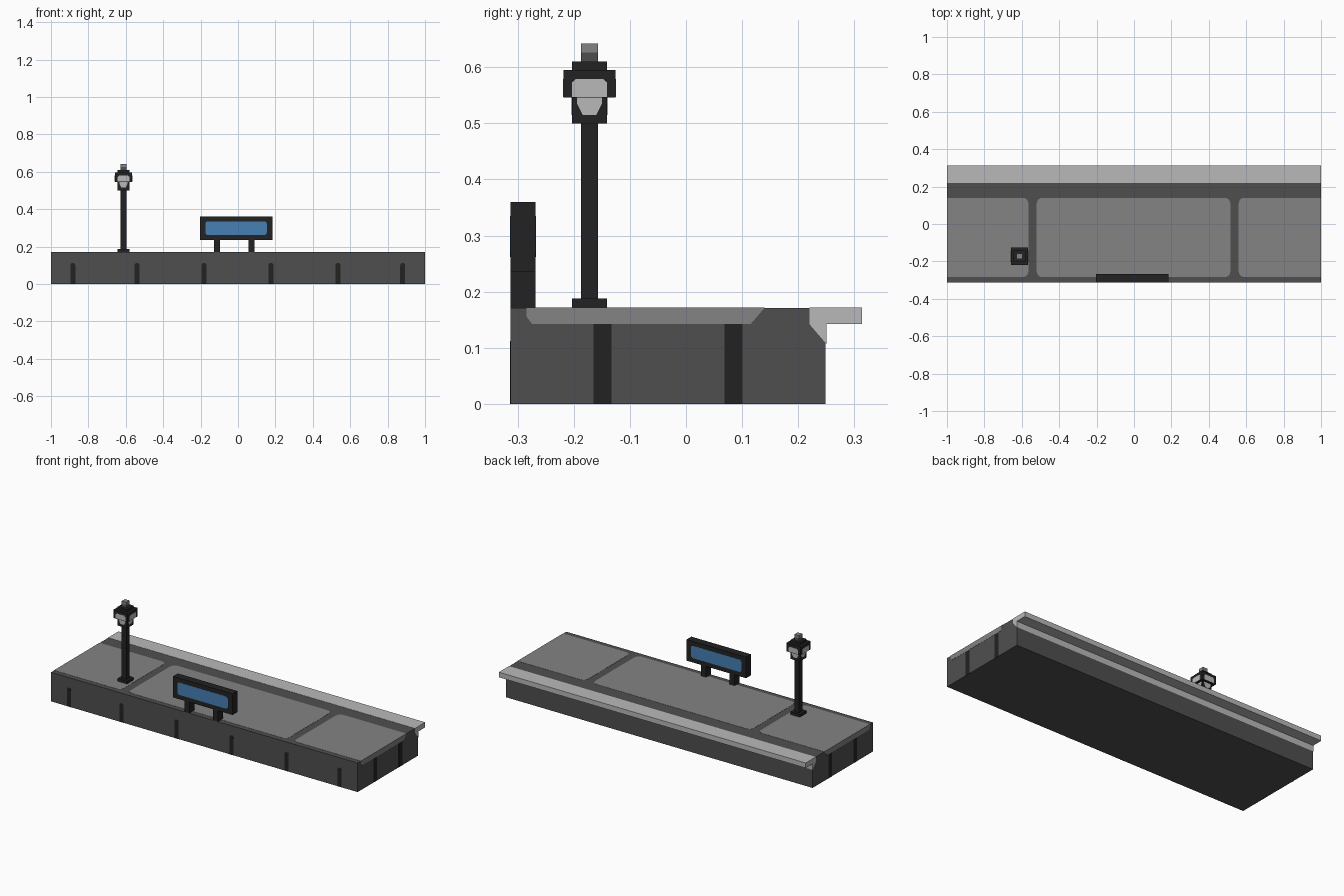
import bpy, bmesh, math
from mathutils import Vector

cube = bpy.data.objects.get("Cube")
if cube:
    bpy.data.objects.remove(cube, do_unlink=True)


def material(name, rgb):
    m = bpy.data.materials.new(name)
    m.use_nodes = True
    m.diffuse_color = (*rgb, 1)
    bsdf = next(n for n in m.node_tree.nodes if n.type == 'BSDF_PRINCIPLED')
    bsdf.inputs["Base Color"].default_value = (*rgb, 1)
    return m


CONCRETE = material("dark concrete", (0.078, 0.078, 0.078))
PAVING = material("paving grey", (0.23, 0.23, 0.23))
PALE = material("pale edge", (0.485, 0.485, 0.485))
BLACK = material("black metal", (0.016, 0.016, 0.016))
BLUE = material("sign blue", (0.061, 0.216, 0.456))


def prism(name, pts, axis, a, b, mat):
    """Extrude a 2D outline along an axis from a to b."""
    place = {'x': lambda u, v, t: (t, u, v),
             'y': lambda u, v, t: (u, t, v),
             'z': lambda u, v, t: (u, v, t)}[axis]
    bm = bmesh.new()
    low = [bm.verts.new(place(u, v, a)) for u, v in pts]
    high = [bm.verts.new(place(u, v, b)) for u, v in pts]
    n = len(pts)
    bm.faces.new(low)
    bm.faces.new(high)
    for i in range(n):
        j = (i + 1) % n
        bm.faces.new((low[i], low[j], high[j], high[i]))
    bmesh.ops.recalc_face_normals(bm, faces=bm.faces)
    me = bpy.data.meshes.new(name)
    bm.to_mesh(me)
    bm.free()
    me.materials.append(mat)
    ob = bpy.data.objects.new(name, me)
    bpy.context.collection.objects.link(ob)
    return ob


def rect(u0, u1, v0, v1, radii=(0, 0, 0, 0), steps=4):
    """Rectangle outline; radii run from the lower left corner anticlockwise."""
    pts = []
    corners = ((u0, v0, 1, 1), (u1, v0, -1, 1), (u1, v1, -1, -1), (u0, v1, 1, -1))
    for i, ((u, v, su, sv), r) in enumerate(zip(corners, radii)):
        if r == 0:
            pts.append((u, v))
            continue
        for k in range(steps + 1):
            ang = math.pi * (1 + i / 2 + k / steps / 2)
            pts.append((u + su * r + r * math.cos(ang), v + sv * r + r * math.sin(ang)))
    return pts


def box(name, x0, x1, y0, y1, z0, z1, mat):
    return prism(name, rect(x0, x1, y0, y1), 'z', z0, z1, mat)


SKIN = 0.001   # thickness of painted plates
TOP = 0.172

# Platform body and overhanging pale edge
box("platform_body", -1 + SKIN, 1 - SKIN, -0.314 + SKIN, 0.249, 0, TOP - SKIN, CONCRETE)
edge = [(0.22, TOP), (0.314, TOP), (0.314, 0.142), (0.25, 0.142), (0.25, 0.107), (0.22, 0.142)]
prism("platform_edge", edge, 'x', -1, 1, PALE)

# Paving slabs on the top, wrapping over both ends
r = 0.03
for name, x0, x1, radii in (("left_slab", 0.56, 1, (r, 0, 0, r)),
                            ("middle_slab", -0.52, 0.515, (r, r, r, r)),
                            ("right_slab", -1, -0.565, (0, r, r, 0))):
    prism(name, rect(x0, x1, -0.284, 0.14, radii), 'z', TOP - SKIN, TOP, PAVING)
slab_end = [(-0.284, TOP - SKIN), (-0.284, 0.155), (-0.274, 0.142),
            (0.115, 0.142), (0.14, TOP - SKIN)]

# Dark vertical joints on the ends and the front
for side, s in (("left", 1), ("right", -1)):
    a, b = sorted((s * (1 - SKIN), s))
    prism(side + "_slab_end", slab_end, 'x', a, b, PAVING)
    for i, y in enumerate((-0.149, 0.085)):
        prism(f"{side}_end_joint_{i + 1}", rect(y - 0.016, y + 0.016, 0, 0.142), 'x', a, b, BLACK)
for i, x in enumerate((-0.883, -0.54, -0.182, 0.176, 0.535, 0.88)):
    prism(f"front_joint_{i + 1}", rect(x - 0.013, x + 0.013, 0, 0.112, (0, 0, 0.012, 0.012)),
          'y', -0.314, -0.314 + SKIN, BLACK)

# Sign board with a blue panel on each side and two legs
Y0, Y1 = -0.314, -0.267
box("sign_board", -0.204, 0.184, Y0 + SKIN, Y1 - SKIN, 0.236, 0.36, BLACK)
panel = rect(-0.175, 0.154, 0.262, 0.335, (0.014,) * 4)
prism("sign_panel_front", panel, 'y', Y0, Y0 + SKIN, BLUE)
prism("sign_panel_back", panel, 'y', Y1 - SKIN, Y1, BLUE)
for side, x in (("right", -0.113), ("left", 0.073)):
    box(side + "_sign_leg", x - 0.016, x + 0.016, Y0 + SKIN, Y1 - SKIN, TOP - SKIN, 0.236, BLACK)

# Street lamp: stacked square tiers
LX, LY = -0.612, -0.172
for name, h, z0, z1, mat in (("lamp_base", 0.031, TOP - SKIN, 0.188, BLACK),
                             ("lamp_post", 0.0155, 0.188, 0.50, BLACK),
                             ("lamp_collar", 0.031, 0.50, 0.546, BLACK),
                             ("lamp_head", 0.0465, 0.546, 0.595, BLACK),
                             ("lamp_cap", 0.031, 0.595, 0.61, BLACK),
                             ("lamp_finial", 0.0155, 0.61, 0.626, CONCRETE),
                             ("lamp_finial_tip", 0.0155, 0.626, 0.642, PAVING)):
    box(name, LX - h, LX + h, LY - h, LY + h, z0, z1, mat)

# Pale lamp glass on all four sides
wide = [(-0.031, 0.547), (0.031, 0.547), (0.031, 0.573), (0.024, 0.579),
        (-0.024, 0.579), (-0.031, 0.573)]
funnel = [(-0.012, 0.515), (0.012, 0.515), (0.022, 0.535), (0.022, 0.546),
          (-0.022, 0.546), (-0.022, 0.535)]
for side, s in (("back", 1), ("front", -1)):
    for part, outline, h in (("upper", wide, 0.0465), ("lower", funnel, 0.031)):
        for axis, cu, ct in (('x', LY, LX), ('y', LX, LY)):
            a, b = sorted((ct + s * h, ct + s * (h + SKIN)))
            prism(f"lamp_glass_{part}_{side}_{axis}", [(u + cu, v) for u, v in outline],
                  axis, a, b, PALE)
